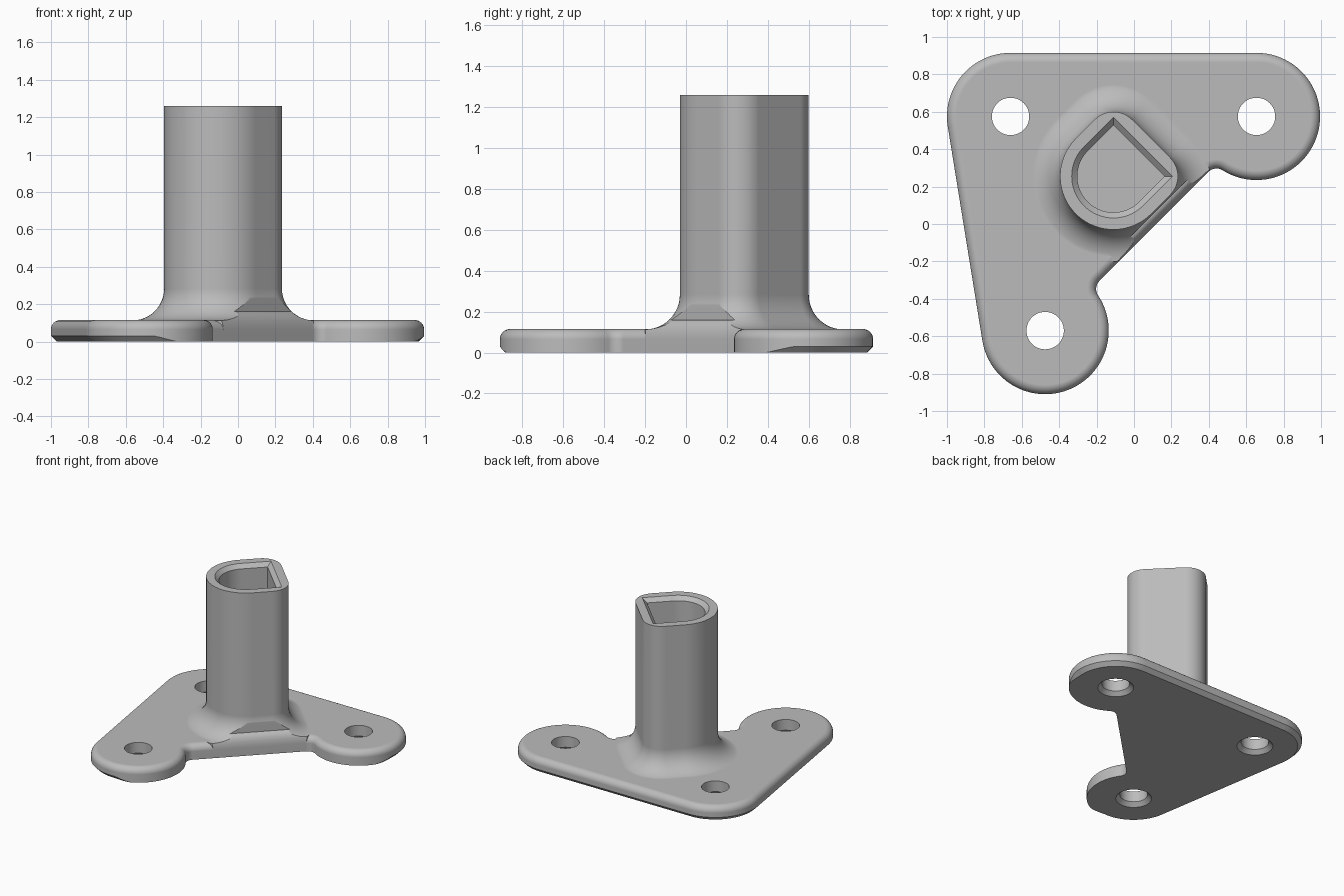
import bpy, bmesh
from math import sin, cos, radians, degrees, atan2, sqrt, pi
from mathutils import Vector

cube = bpy.data.objects.get("Cube")
if cube:
    bpy.data.objects.remove(cube, do_unlink=True)

grey = bpy.data.materials.new("plain grey")
grey.use_nodes = True
grey.diffuse_color = (0.5, 0.5, 0.5, 1)
grey.node_tree.nodes["Principled BSDF"].inputs["Base Color"].default_value = (0.5, 0.5, 0.5, 1)

# Main sizes
LOBE_R, NOTCH_R, THICK, ROUND, CHAMFER = 0.34, 0.06, 0.115, 0.05, 0.03
RIGHT, CORNER, FRONT = Vector((0.655, 0.575)), Vector((-0.66, 0.575)), Vector((-0.475, -0.57))
TUBE_C, TUBE_R, TUBE_CORNER, TUBE_TOP, FLARE = Vector((-0.11, 0.255)), 0.285, 0.14, 1.26, 0.17


def loft(name, rings):
    """Closed solid through rings of equal point count."""
    bm = bmesh.new()
    loops = [[bm.verts.new(p) for p in ring] for ring in rings]
    n = len(loops[0])
    for a, b in zip(loops, loops[1:]):
        for i in range(n):
            j = (i + 1) % n
            bm.faces.new((a[i], a[j], b[j], b[i]))
    bm.faces.new(loops[0][::-1])
    bm.faces.new(loops[-1])
    bmesh.ops.remove_doubles(bm, verts=bm.verts, dist=0.0002)
    bmesh.ops.recalc_face_normals(bm, faces=bm.faces)
    mesh = bpy.data.meshes.new(name)
    bm.to_mesh(mesh)
    bm.free()
    mesh.materials.append(grey)
    obj = bpy.data.objects.new(name, mesh)
    bpy.context.collection.objects.link(obj)
    return obj


def combine(obj, other, operation):
    """Apply a boolean and discard the second solid."""
    mod = obj.modifiers.new("cut", 'BOOLEAN')
    mod.operation, mod.object, mod.solver = operation, other, 'EXACT'
    bpy.context.view_layer.objects.active = obj
    bpy.ops.object.modifier_apply(modifier=mod.name)
    bpy.data.objects.remove(other, do_unlink=True)


# Plate outline: three lobes and two notches beside the diagonal edge
def notch_centre(c, side):
    along, out = Vector((1, 1)) / sqrt(2), Vector((1, -1)) / sqrt(2)
    gap = NOTCH_R - (c.x - c.y - 0.12) / sqrt(2)
    return c + out * gap + along * side * sqrt((LOBE_R + NOTCH_R) ** 2 - gap ** 2)


def heading(a, b):
    return degrees(atan2(b.y - a.y, b.x - a.x))


notch_a, notch_b = notch_centre(FRONT, 1), notch_centre(RIGHT, -1)
end_a, start_b = heading(FRONT, notch_a), heading(RIGHT, notch_b)
side = heading(CORNER, FRONT) + 270
ARCS = [  # centre, is lobe, start, end, steps
    (RIGHT, True, start_b, 90, 48),
    (CORNER, True, 90, side, 24),
    (FRONT, True, side, end_a + 360, 48),
    (notch_a, False, end_a + 180, 135, 14),
    (notch_b, False, 135, start_b + 180, 14),
]


def chamfer_weight(c, lobe, a):
    """The lower chamfer follows the outer sides and fades on two lobes."""
    if not lobe:
        return 0
    w = (a + 32) / 24 if c is RIGHT else (295 - a) / 20 if c is FRONT else 1
    return min(1, max(0, w))


def outline(inset, z, chamfer=0):
    ring = []
    for c, lobe, a0, a1, steps in ARCS:
        r = LOBE_R if lobe else NOTCH_R
        for i in range(steps + 1):
            a = a0 + (a1 - a0) * i / steps
            w = chamfer * chamfer_weight(c, lobe, a)
            rr = r - (inset + w) if lobe else r + inset
            ring.append((c.x + rr * cos(radians(a)), c.y + rr * sin(radians(a)), z))
    return ring


def outline_lifted(height):
    """Outline at the upper end of the chamfer."""
    flat, pulled = outline(0, 0), outline(0, 0, height)
    return [(p[0], p[1], (Vector(p) - Vector(q)).length) for p, q in zip(flat, pulled)]


def rounded_top(z0, rise):
    return [outline(ROUND * (1 - cos(t)), z0 + rise * sin(t))
            for t in (pi / 2 * i / 8 for i in range(9))]


plate = loft("mounting_bracket", [outline(0, 0, CHAMFER), outline_lifted(CHAMFER)]
             + rounded_top(THICK - ROUND, ROUND))


# Tube section: half round at the back, flat face with two corners
def section(half, corner, z):
    k = half - corner
    ring = []
    for cx, cy, r, a0, a1, steps in ((0, 0, half, 90, 270, 40), (k, -k, corner, 270, 360, 12),
                                     (k, k, corner, 0, 90, 12)):
        for i in range(steps + 1):
            a = radians(a0 + (a1 - a0) * i / steps)
            p = Vector((cx + r * cos(a), cy + r * sin(a)))
            x, y = (p.x - p.y) / sqrt(2), (p.x + p.y) / sqrt(2)
            ring.append((TUBE_C.x + x, TUBE_C.y + y, z))
    return ring


rings = [section(TUBE_R + FLARE, TUBE_CORNER + FLARE, 0.02)]
for i in range(13):
    t = pi / 2 * i / 12
    off = FLARE * (1 - sin(t))
    rings.append(section(TUBE_R + off, TUBE_CORNER + off, THICK - 0.002 + FLARE * (1 - cos(t))))
rings.append(section(TUBE_R, TUBE_CORNER, TUBE_TOP))
# Sharp-cornered socket with a bevelled mouth
for half, z in ((0.223, TUBE_TOP), (0.193, TUBE_TOP - 0.03), (0.193, THICK + 0.005)):
    rings.append(section(half, 0, z))
tube = loft("tube", rings)

# Trim the flare where it passes the diagonal edge
trim = loft("flare_trim", [outline(0, -0.1)] + rounded_top(THICK - ROUND, 0.095)
            + [outline(ROUND, TUBE_TOP + 0.2)])
combine(tube, trim, 'INTERSECT')
combine(plate, tube, 'UNION')


# Screw holes, chamfered underneath
def circle(c, r, z):
    return [(c.x + r * cos(2 * pi * i / 48), c.y + r * sin(2 * pi * i / 48), z) for i in range(48)]


for c in (RIGHT, CORNER, FRONT):
    drill = loft("drill", [circle(c, 0.13, -0.05), circle(c, 0.13, 0),
                           circle(c, 0.1, 0.03), circle(c, 0.1, 0.3)])
    combine(plate, drill, 'DIFFERENCE')

# Smooth shading with crisp edges
bpy.ops.object.select_all(action='DESELECT')
plate.select_set(True)
bpy.context.view_layer.objects.active = plate
bpy.ops.object.shade_smooth_by_angle(angle=radians(30))
weighted = plate.modifiers.new("weighted_normals", 'WEIGHTED_NORMAL')
weighted.keep_sharp = True
